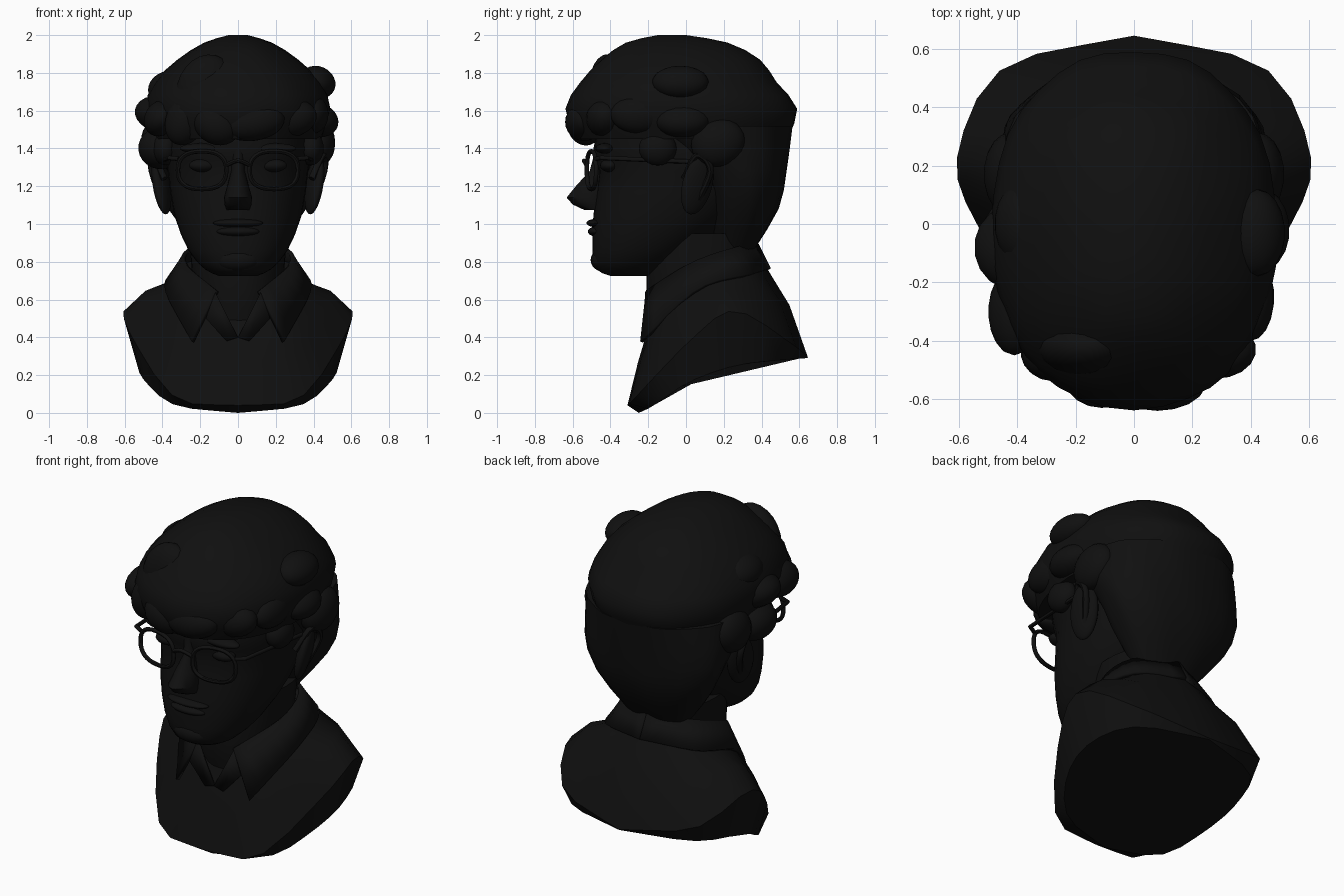
import bpy, bmesh, math
from mathutils import Vector

if "Cube" in bpy.data.objects:
    bpy.data.objects.remove(bpy.data.objects["Cube"])

mat = bpy.data.materials.new("matte black")
mat.diffuse_color = (0.005, 0.005, 0.005, 1)
mat.use_nodes = True
mat.node_tree.nodes["Principled BSDF"].inputs["Base Color"].default_value = mat.diffuse_color
SIDES = ((1, "left"), (-1, "right"))


def finish(ob, angle=45):
    bpy.ops.object.select_all(action='DESELECT')
    ob.select_set(True)
    bpy.context.view_layer.objects.active = ob
    if not ob.data.materials:
        ob.data.materials.append(mat)
    bpy.ops.object.shade_smooth_by_angle(angle=math.radians(angle))
    return ob


def loft(name, loops, closed=True, angle=45, thick=0):
    bm = bmesh.new()
    rows = [[bm.verts.new(p) for p in l] for l in loops]
    n = len(rows[0])
    for a, b in zip(rows, rows[1:]):
        for i in range(n if closed else n - 1):
            j = (i + 1) % n
            bm.faces.new((a[i], a[j], b[j], b[i]))
    if closed:
        bm.faces.new(rows[0])
        bm.faces.new(rows[-1])
    bmesh.ops.recalc_face_normals(bm, faces=bm.faces)
    me = bpy.data.meshes.new(name)
    bm.to_mesh(me)
    bm.free()
    ob = bpy.data.objects.new(name, me)
    bpy.context.collection.objects.link(ob)
    if thick:
        m = ob.modifiers.new("thickness", 'SOLIDIFY')
        m.thickness = thick
        m.offset = 0
    return finish(ob, angle)


def spline(pts, n):
    """Catmull-Rom resampling of a few points."""
    p = [Vector(q) for q in pts]
    p = [2 * p[0] - p[1]] + p + [2 * p[-1] - p[-2]]
    out = []
    for i in range(n):
        t = i / (n - 1) * (len(p) - 3)
        k = min(int(t), len(p) - 4)
        t -= k
        a, b, c, d = p[k:k + 4]
        out.append(0.5 * (2 * b + (c - a) * t + (2 * a - 5 * b + 4 * c - d) * t * t
                          + (3 * b - a - 3 * c + d) * t ** 3))
    return out


def power(v, e):
    return math.copysign(abs(v) ** e, v)


def ring(z, yf, w, yb, n=36, e=2.2, wave=0):
    """Horizontal superellipse, front yf, back yb, half width w."""
    c, r, out = (yf + yb) / 2, (yb - yf) / 2, []
    for i in range(n):
        a = math.tau * i / n
        f = 1 + wave * math.sin(9 * a + z * 9)
        out.append((w * f * power(math.sin(a), 2 / e), c - r * f * power(math.cos(a), 2 / e), z))
    return out


def stack(name, rows, **kw):
    return loft(name, [ring(*r, **kw) for r in spline(rows, len(rows) * 2 - 1)])


def mirrored(pts, n=15):
    """Closed loop from a half outline running front centre to back centre."""
    h = spline(pts, n)
    for q in (h[0], h[-1]):
        q.x = 0
    return h + [Vector((-q.x, q.y, q.z)) for q in h[-2:0:-1]]


def flip(pts, s):
    return [(s * x, y, z) for x, y, z in pts]


def blob(name, loc, scale, rot=(0, 0, 0)):
    bpy.ops.mesh.primitive_uv_sphere_add(segments=18, ring_count=12, location=loc,
                                         rotation=[math.radians(r) for r in rot])
    ob = bpy.context.object
    ob.name, ob.scale = name, scale
    return finish(ob, 60)


def tube(name, pts, r=.012, cyclic=False):
    cu = bpy.data.curves.new(name, 'CURVE')
    cu.dimensions, cu.bevel_depth, cu.bevel_resolution = '3D', r, 2
    cu.use_fill_caps = True
    s = cu.splines.new('POLY')
    s.points.add(len(pts) - 1)
    for q, p in zip(s.points, pts):
        q.co = (*p, 1)
    s.use_cyclic_u = cyclic
    ob = bpy.data.objects.new(name, cu)
    bpy.context.collection.objects.link(ob)
    bpy.ops.object.select_all(action='DESELECT')
    ob.select_set(True)
    bpy.context.view_layer.objects.active = ob
    bpy.ops.object.convert(target='MESH')
    return finish(bpy.context.object)


# shoulders and chest, cut off below the shoulder line
base = mirrored([(0, -.20, .45), (.27, -.13, .52), (.385, .12, .665), (.27, .36, .72), (0, .45, .73)])
inner = [Vector((p.x * .8, .1 + (p.y - .1) * .85, p.z + .09)) for p in base]
rim = mirrored([(0, -.31, .04), (.33, -.27, .08), (.56, .04, .40), (.60, .26, .54), (.44, .54, .38), (0, .645, .295)])
under = mirrored([(0, -.25, 0), (.33, -.17, .04), (.49, .02, .165), (.52, .26, .25), (.40, .51, .28), (0, .64, .29)])
middle = [(a + b) / 2 + Vector((0, 0, .02 + .06 * max(0, b.y))) for a, b in zip(base, rim)]
loft("shirt", [inner, base, middle, rim, under], angle=35)

# neck
stack("neck", [(.45, -.17, .2, .3), (.65, -.21, .235, .35), (.95, -.2, .26, .38)])

# folded collar and neckline edge, both halves
collar_top = [(.11, -.205, .645), (.275, .03, .79), (.24, .25, .87), (0, .375, .89)]
collar_low = [(.24, -.235, .375), (.38, .06, .65), (.30, .33, .73), (0, .44, .76)]
for s, side in SIDES:
    loft(side + "_collar", [spline(flip(c, s), 14) for c in (collar_top, collar_low)], closed=False, thick=.022)
    loft(side + "_placket", [flip([(.12, -.21, .64), (.17, -.215, .5)], s),
                             flip([(0, -.225, .40), (.06, -.222, .38)], s)], closed=False, thick=.012)

# face and skull
stack("head", [(.725, -.40, .10, -.18), (.76, -.475, .175, -.10), (.86, -.495, .262, .05), (1.05, -.49, .338, .28),
               (1.28, -.46, .372, .42), (1.40, -.49, .385, .44), (1.7, -.42, .36, .4)])

# nose, lips, eyes, ears
stack("nose", [(1.40, -.49, .045, -.4), (1.28, -.51, .036, -.4), (1.14, -.632, .075, -.4), (1.075, -.54, .06, -.42)],
      n=20, e=1.8)
blob("upper_lip", (0, -.475, 1.005), (.135, .052, .022))
blob("lower_lip", (0, -.47, .96), (.115, .05, .027))
blob("chin", (0, -.43, .81), (.12, .075, .065))
for s, side in SIDES:
    blob(side + "_eye", (s * .185, -.405, 1.31), (.075, .05, .035))
    blob(side + "_brow", (s * .19, -.43, 1.40), (.12, .05, .028))
    blob(side + "_ear", (s * .405, .06, 1.21), (.04, .085, .165), (-10, s * 12, s * 20))
    tube(side + "_ear_rim", spline(flip([(.39, -.01, 1.24), (.45, .06, 1.365), (.455, .13, 1.28),
                                         (.385, .04, 1.08)], s), 16), .018)
    # glasses: rim curving back to the temple
    outline = []
    for i in range(32):
        a = math.tau * i / 32
        x = .19 + .128 * power(math.cos(a), .8)
        outline.append((s * x, -.525 + .19 * (x - .06), 1.285 + .1 * power(math.sin(a), .8)))
    tube(side + "_glasses_rim", outline, cyclic=True)
    tube(side + "_glasses_temple", flip([(.315, -.475, 1.345), (.365, -.45, 1.35), (.41, .02, 1.33)], s))
tube("glasses_bridge", spline([(-.066, -.524, 1.31), (0, -.54, 1.335), (.066, -.524, 1.31)], 9))

# hair: crown, then the part tapering to the nape
stack("hair_crown", [(2.0, -.15, .05, .0), (1.96, -.32, .18, .22), (1.87, -.45, .32, .39), (1.75, -.56, .44, .48),
                     (1.61, -.635, .49, .592), (1.45, -.58, .44, .54)], wave=.006)
stack("hair_back", [(1.52, -.30, .46, .568), (1.28, .03, .445, .53), (1.08, .10, .365, .49),
                    (.86, .16, .20, .36)], wave=.012)

# loose locks: position, size, lean
fringe = [(-.11, -.53, 1.53, .13, .11, 25), (.08, -.54, 1.54, .17, .10, -8), (.28, -.43, 1.56, .14, .10, -10),
          (-.27, -.44, 1.56, .11, .15, 25), (-.17, -.42, 1.70, .16, .20, 15)]
side_hair = [(-.41, -.30, 1.56, .085, .10, 30), (-.40, -.08, 1.58, .15, .10, 10), (-.41, -.06, 1.40, .12, .11, 10),
             (-.37, 0, 1.72, .11, .09, -20), (.42, -.03, 1.75, .10, .085, 25), (.42, -.02, 1.55, .115, .09, 15),
             (.40, -.25, 1.58, .08, .10, 0)]
for kind, locks, depth in (("fringe", fringe, .1), ("side", side_hair, .15)):
    for i, (x, y, z, w, h, lean) in enumerate(locks):
        blob(f"{kind}_lock_{i + 1}", (x, y, z), (w, depth, h), (0, lean, 0))
for s, side in SIDES:
    blob(side + "_lock_behind_ear", (s * .425, .17, 1.43), (.09, .145, .125), (20, 0, 0))
    blob(side + "_sideburn", (s * .385, -.15, 1.40), (.07, .1, .09))
